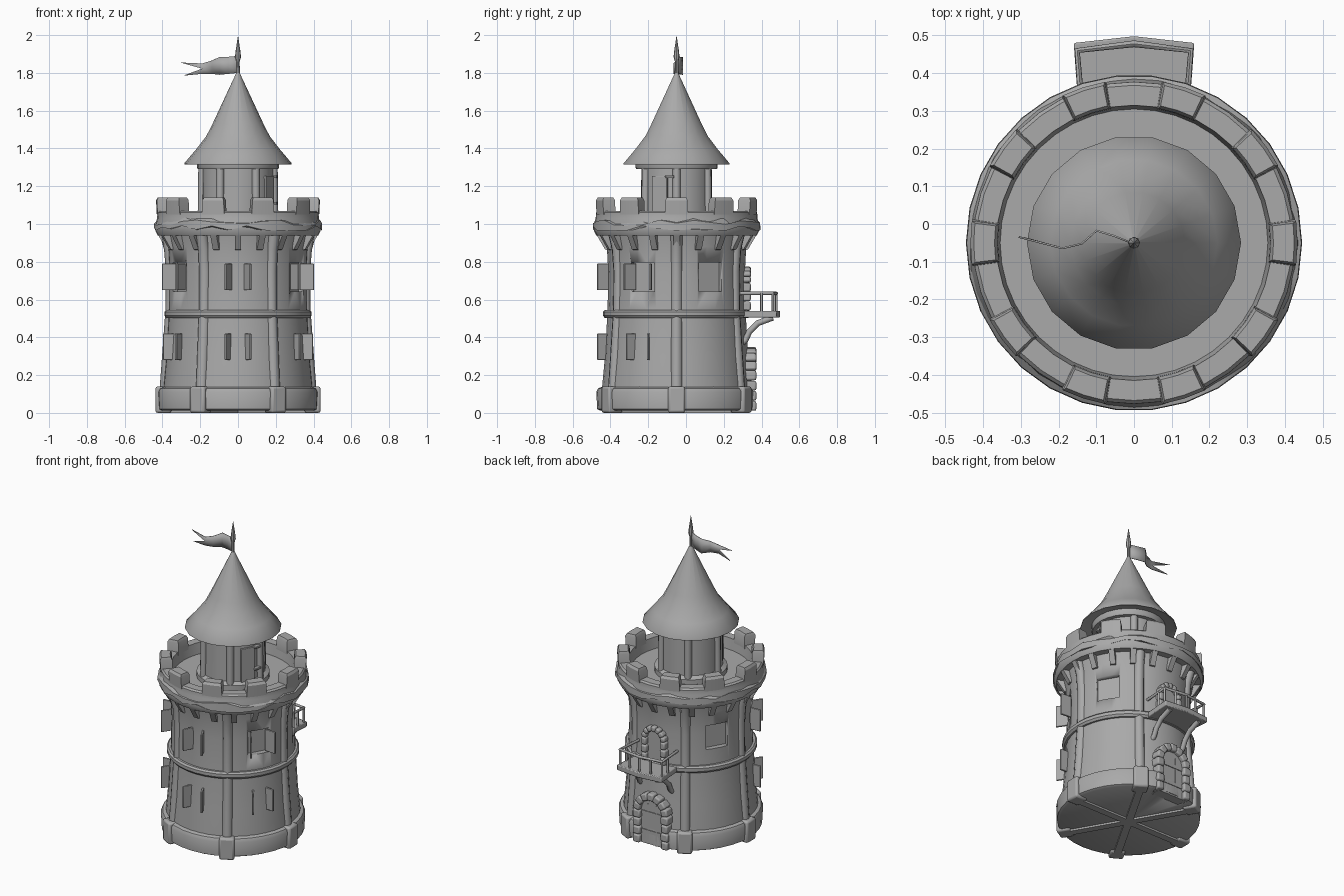
import bpy, bmesh, random
from math import pi, sin, cos, radians
from mathutils import Matrix, Vector

random.seed(4)
if "Cube" in bpy.data.objects:
    bpy.data.objects.remove(bpy.data.objects["Cube"])

GREY = (0.4, 0.4, 0.4, 1)
stone = bpy.data.materials.new("stone_grey")
stone.use_nodes = True
stone.diffuse_color = GREY
stone.node_tree.nodes["Principled BSDF"].inputs["Base Color"].default_value = GREY
AXIS_Y = -0.05          # the tower axis sits forward of the balcony
SIX = [radians(60 * k) for k in range(6)]


def activate(ob):
    bpy.ops.object.select_all(action='DESELECT')
    ob.select_set(True)
    bpy.context.view_layer.objects.active = ob


def finish(name, bm, bevel=0, smooth=35):
    bmesh.ops.recalc_face_normals(bm, faces=bm.faces)
    me = bpy.data.meshes.new(name)
    bm.to_mesh(me)
    bm.free()
    ob = bpy.data.objects.new(name, me)
    ob.location.y = AXIS_Y
    bpy.context.collection.objects.link(ob)
    me.materials.append(stone)
    if bevel:
        mod = ob.modifiers.new("soft_edges", 'BEVEL')
        mod.width, mod.segments = bevel, 2
    activate(ob)
    bpy.ops.object.shade_smooth_by_angle(angle=radians(smooth))
    return ob


def lathe(name, profile, sides=36, smooth=35):
    bm = bmesh.new()
    vs = [bm.verts.new((r, 0, z)) for r, z in profile]
    es = [bm.edges.new(p) for p in zip(vs, vs[1:])]
    bmesh.ops.spin(bm, geom=vs + es, cent=(0, 0, 0), axis=(0, 0, 1),
                   angle=2 * pi, steps=sides, use_merge=True)
    bmesh.ops.remove_doubles(bm, verts=bm.verts, dist=0.0005)
    return finish(name, bm, smooth=smooth)


def boxes(name, items, bevel=0.0):
    """items: (matrix, size) pairs joined into one object."""
    bm = bmesh.new()
    for m, size in items:
        bmesh.ops.create_cube(bm, size=1, matrix=m @ Matrix.Diagonal((*size, 1)))
    return finish(name, bm, bevel)


def tubes(name, paths, radius, cyclic=False):
    cu = bpy.data.curves.new(name, 'CURVE')
    cu.dimensions = '3D'
    cu.bevel_depth, cu.bevel_resolution, cu.use_fill_caps = radius, 2, True
    for path in paths:
        sp = cu.splines.new('POLY')
        sp.points.add(len(path) - 1)
        for p, co in zip(sp.points, path):
            p.co = (*co, 1)
        sp.use_cyclic_u = cyclic
    ob = bpy.data.objects.new(name, cu)
    ob.location.y = AXIS_Y
    bpy.context.collection.objects.link(ob)
    cu.materials.append(stone)
    activate(ob)
    bpy.ops.object.convert(target='MESH')
    bpy.ops.object.shade_smooth_by_angle(angle=radians(50))
    return ob


def polar(a, r, z, t=0.0):
    return Matrix.Rotation(a, 4, 'Z') @ Matrix.Translation((r, t, z))


def around(profile, a):
    return [(r * cos(a), r * sin(a), z) for r, z in profile]


def cut(target, name, items):
    cutter = boxes(name, items)
    cutter.hide_render = True
    cutter.hide_viewport = True
    mod = target.modifiers.new("opening", 'BOOLEAN')
    mod.object, mod.solver = cutter, 'EXACT'


# Main drum with recessed square windows
body = lathe("tower_wall", [(0, .02), (.40, .02), (.395, .14), (.38, .3), (.366, .55),
                            (.363, .75), (.37, .88), (.39, .97), (0, .97)], 42)
side_bays = [radians(d) for d in (30, 150, 210, 330)]
cut(body, "window_cutter", [(polar(a, .375, .72), (.09, .14, .155)) for a in side_bays])

# Plinth, with a gap for the door
base = lathe("plinth", [(0, .012), (.405, .012), (.42, .02), (.425, .11), (.415, .13),
                        (.39, .14), (0, .14)])
cut(base, "doorway_cutter", [(Matrix.Translation((0, .45, .1)), (.22, .14, .4))])
boxes("plinth_blocks", [(polar(a, .395, .07), (.085, .09, .14)) for a in SIX], .012)
boxes("floor_beams", [(polar(a, 0, .012), (.78, .045, .024)) for a in SIX[:3]])

# Six wall columns and the hoop around the middle
COLUMN = [(.385, .1), (.37, .3), (.352, .55), (.35, .75), (.36, .87), (.388, .97)]
tubes("wall_columns", [around(COLUMN, a) for a in SIX], .032)
lathe("middle_hoop", [(.35, .5), (.38, .502), (.39, .515), (.39, .535), (.38, .545),
                      (.35, .545)], 36)

# Flared shutters on the windows
shutters = []
for deg in (210, 270, 330):
    for z in (.35, .72):
        half = .063 if z > .5 and deg != 270 else .05
        for s in (-1, 1):
            shutters.append((polar(radians(deg), .385, z, s * half)
                             @ Matrix.Rotation(s * .45, 4, 'Z'), (.075, .012, .14)))
boxes("shutters", shutters, .003)

# Brackets under the parapet: wedges widening upwards
bm = bmesh.new()
for k in range(20):
    m = polar(radians(18 * k + 90), 0, 0)
    side = [[bm.verts.new(m @ Vector((r, t, z)))
             for r, z in ((.35, .86), (.378, .865), (.425, .945), (.35, .945))]
            for t in (-.017, .017)]
    bm.faces.new(side[0])
    bm.faces.new(side[1])
    for i in range(4):
        j = (i + 1) % 4
        bm.faces.new((side[0][i], side[0][j], side[1][j], side[1][i]))
finish("parapet_brackets", bm, smooth=20)

# Parapet wall, walkway and merlons
lathe("parapet", [(.37, .94), (.425, .94), (.438, .965), (.438, 1.0), (.428, 1.03),
                  (.427, 1.06), (.418, 1.07), (.365, 1.07), (.355, 1.0), (0, 1.0),
                  (0, .96), (.37, .94)], 40)
bm = bmesh.new()
for k in range(10):
    a0 = radians(36 * k)
    rings = []
    for z, w, ri, ro in ((1.05, 8.3, .36, .43), (1.125, 7.8, .362, .434), (1.14, 7, .37, .425)):
        ang = [a0 + radians(w * f) for f in (-1, 0, 1)]
        pts = [(ro, a) for a in ang] + [(ri, a) for a in reversed(ang)]
        rings.append([bm.verts.new((r * cos(a), r * sin(a), z)) for r, a in pts])
    for lo, hi in zip(rings, rings[1:]):
        for i in range(6):
            j = (i + 1) % 6
            bm.faces.new((lo[i], lo[j], hi[j], hi[i]))
    bm.faces.new(rings[-1])
finish("merlons", bm, smooth=30)

# Chipped collar around the parapet
collar = lathe("chipped_collar", [(.432, .985), (.446, .98), (.444, 1.01), (.425, 1.025)], 30, 20)
for v in collar.data.vertices:
    v.co.z += random.uniform(-.018, .012)

# Upper turret
lathe("turret_wall", [(.215, .99), (.215, 1.03), (.19, 1.045), (.187, 1.32), (0, 1.32)], 30)
tubes("turret_columns", [around([(.192, 1.0), (.188, 1.31)], a) for a in SIX], .022)
lathe("turret_cornice", [(.18, 1.29), (.213, 1.29), (.218, 1.3), (.218, 1.33), (.18, 1.33)], 24)
boxes("turret_door", [(polar(radians(-28), .186, 1.14), (.016, .09, .23))], .003)
boxes("turret_door_fittings", [(polar(radians(-10), .195, z), (.03, .045, .014))
                               for z in (1.11, 1.25)], .003)

# Roof, finial and pennant
lathe("roof", [(0, 1.345), (.26, 1.325), (.284, 1.315), (.284, 1.322), (.222, 1.395),
               (.168, 1.465), (.135, 1.53), (.009, 1.8), (0, 1.8)], 18, 50)
lathe("finial", [(.01, 1.77), (.009, 1.86), (.016, 1.885), (.012, 1.92), (0, 2.0)], 8)

bm = bmesh.new()
cols = []
for x, y, low, high in ((0, 0, 1.8, 1.89), (-.05, .02, 1.795, 1.885), (-.1, .035, 1.79, 1.883),
                        (-.14, .0, 1.795, 1.865), (-.19, -.012, 1.795, 1.85)):
    cols.append([bm.verts.new((x, y, z)) for z in (low, (low + high) / 2, high)])
for a, b in zip(cols, cols[1:]):
    for i in range(2):
        bm.faces.new((a[i], b[i], b[i + 1], a[i + 1]))
end = cols[-1]
for i, tip in enumerate(((-.29, .015, 1.785), (-.305, .018, 1.855))):
    bm.faces.new((end[i], bm.verts.new(tip), end[i + 1]))
flag = finish("pennant", bm, smooth=60)
flag.modifiers.new("cloth_thickness", 'SOLIDIFY').thickness = .005


# Stone-framed doors at the back
def arch(name, half, z0, spring, y, size, jambs, arc):
    items = []
    step = (spring - z0) / jambs
    for s in (-1, 1):
        for i in range(jambs):
            items.append((Matrix.Translation((s * half, y, z0 + step * (i + .5))),
                          (size * (1 + .12 * (i % 2)), .07, step * .95)))
    for i in range(arc):
        a = pi * (i + .5) / arc
        m = Matrix.Translation((half * cos(a), y, spring + half * sin(a)))
        items.append((m @ Matrix.Rotation(-a, 4, 'Y'), (size, .07, pi * half / arc * 1.02)))
    boxes(name + "_stones", items, .009)
    # arched leaf behind the stones
    bm = bmesh.new()
    edge = [(half, z0)] + [(half * cos(pi * i / 10), spring + half * sin(pi * i / 10))
                           for i in range(11)] + [(-half, z0)]
    face = bm.faces.new([bm.verts.new((x, y + .008, z)) for x, z in edge])
    ext = bmesh.ops.extrude_face_region(bm, geom=[face])["geom"]
    bmesh.ops.translate(bm, verts=[v for v in ext if isinstance(v, bmesh.types.BMVert)],
                        vec=(0, -.06, 0))
    finish(name + "_leaf", bm)


arch("lower_door", .1, .01, .225, .387, .046, 4, 7)
arch("balcony_door", .068, .54, .69, .358, .034, 3, 7)
boxes("door_straps", [(Matrix.Translation((0, .394, z)), (.17, .012, .022)) for z in (.09, .21)]
      + [(Matrix.Translation((x, .393, .14)), (.008, .01, .26)) for x in (-.03, .03)])

# Balcony slab, braces and railing
OUTLINE = [(-.145, .33), (-.16, .53), (0, .548), (.16, .53), (.145, .33)]
bm = bmesh.new()
face = bm.faces.new([bm.verts.new((x, y, .505)) for x, y in OUTLINE])
ext = bmesh.ops.extrude_face_region(bm, geom=[face])["geom"]
bmesh.ops.translate(bm, verts=[v for v in ext if isinstance(v, bmesh.types.BMVert)], vec=(0, 0, .035))
finish("balcony_slab", bm, .005)
BRACE = [(.34, .365), (.365, .385), (.385, .43), (.43, .475), (.51, .505)]
tubes("balcony_braces", [[(x, y, z) for y, z in BRACE] for x in (-.11, .11)], .016)
RAIL = [(x * .94, y - .02 * (y > .4)) for x, y in OUTLINE]
tubes("balcony_rail", [[(x, y, .633) for x, y in RAIL]], .009)
posts = RAIL[1:4] + [(s * .148, .45) for s in (-1, 1)] + [(s * .075, .519) for s in (-1, 1)]
tubes("balcony_posts", [[(x, y, .53), (x, y, .635)] for x, y in posts], .007)
